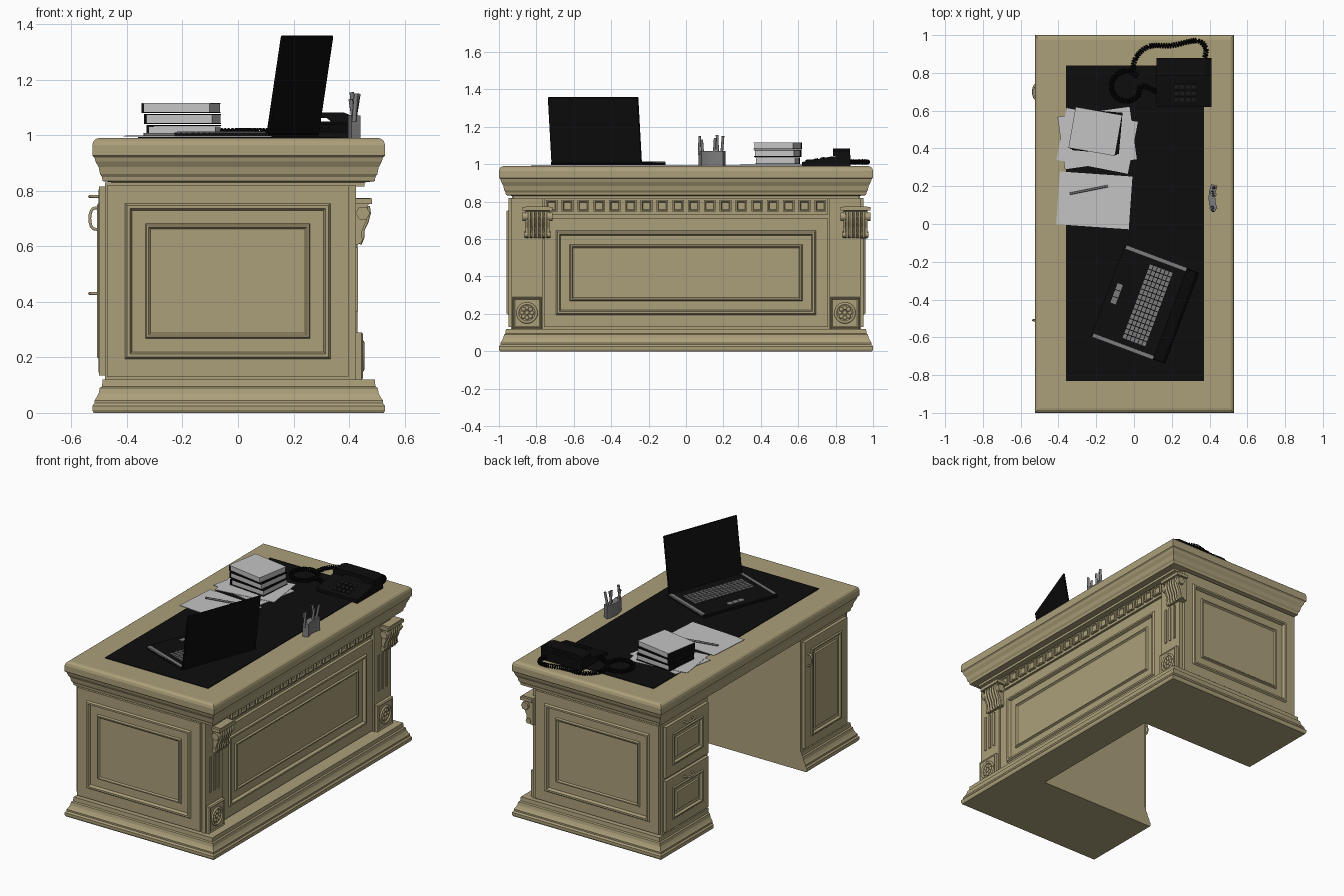
import bpy, bmesh, math
from math import sin, cos, pi, radians
from mathutils import Matrix, Vector

if "Cube" in bpy.data.objects:
    bpy.data.objects.remove(bpy.data.objects["Cube"])


def material(name, *rgb):
    m = bpy.data.materials.new(name)
    m.use_nodes = True
    m.diffuse_color = (*rgb, 1)
    m.node_tree.nodes["Principled BSDF"].inputs["Base Color"].default_value = (*rgb, 1)
    return m


WOOD = material("pale wood", .41, .35, .195)
BLACK = material("black", .004, .004, .004)
PAPER = material("paper", .55, .55, .55)
GREY = material("mid grey", .2, .2, .2)
DARK = material("charcoal", .012, .012, .012)


def finish(name, bm, mat, matrix=Matrix(), smooth=None):
    bmesh.ops.recalc_face_normals(bm, faces=bm.faces)
    me = bpy.data.meshes.new(name)
    bm.to_mesh(me)
    bm.free()
    me.materials.append(mat)
    if smooth:
        me.shade_smooth()
        me.set_sharp_from_angle(angle=radians(smooth))
    ob = bpy.data.objects.new(name, me)
    ob.matrix_world = matrix
    bpy.context.collection.objects.link(ob)
    return ob


def boxes(name, items, mat, matrix=Matrix()):
    """One mesh of boxes, each given as (centre, size)."""
    bm = bmesh.new()
    for c, s in items:
        bmesh.ops.create_cube(bm, size=1, matrix=Matrix.Translation(c) @ Matrix.Diagonal((*s, 1)))
    return finish(name, bm, mat, matrix)


def span(name, lo, hi, mat):
    lo, hi = Vector(lo), Vector(hi)
    return boxes(name, [((lo + hi) / 2, hi - lo)], mat)


def loft(name, rings, mat, matrix=Matrix(), smooth=None):
    """Skin a stack of equal closed rings and cap both ends."""
    bm = bmesh.new()
    rows = [[bm.verts.new(p) for p in r] for r in rings]
    n = len(rows[0])
    for a, b in zip(rows, rows[1:]):
        for i in range(n):
            bm.faces.new((a[i], a[(i + 1) % n], b[(i + 1) % n], b[i]))
    bm.faces.new(rows[0])
    bm.faces.new(rows[-1])
    return finish(name, bm, mat, matrix, smooth)


def prism(name, pts, axis, lo, hi, mat, smooth=None):
    put = {"x": lambda a, b, t: (t, a, b), "y": lambda a, b, t: (a, t, b), "z": lambda a, b, t: (a, b, t)}[axis]
    return loft(name, [[put(a, b, t) for a, b in pts] for t in (lo, hi)], mat, smooth=smooth)


def facing(normal, origin):
    """Local x runs sideways, y up and z out of a vertical face."""
    n, up = Vector(normal), Vector((0, 0, 1))
    rot = Matrix((up.cross(n), up, n)).transposed().to_4x4()
    return Matrix.Translation(origin) @ rot


def panel(name, normal, origin, w, h, steps):
    """Moulded panel: nested rectangles given as (inset, height)."""
    rings = [[(sx * (w / 2 - i), sy * (h / 2 - i), z) for sx, sy in ((-1, -1), (1, -1), (1, 1), (-1, 1))]
             for i, z in steps]
    return loft(name, rings, WOOD, facing(normal, origin))


def tube(name, pts, r, mat):
    cu = bpy.data.curves.new(name, "CURVE")
    cu.dimensions, cu.bevel_depth, cu.bevel_resolution, cu.use_fill_caps = "3D", r, 1, True
    s = cu.splines.new("POLY")
    s.points.add(len(pts) - 1)
    for p, q in zip(s.points, pts):
        p.co = (*q, 1)
    cu.materials.append(mat)
    ob = bpy.data.objects.new(name, cu)
    bpy.context.collection.objects.link(ob)


# Desk carcass: plinth wraps the outside and leaves the knee hole flush
def u_outline(d, z):
    x0, x1, y, k, m = -.48 - d, .485 + d, .955 + d, .47, .31
    return [(x1, -y, z), (x1, y, z), (x0, y, z), (x0, k, z), (m, k, z), (m, -k, z), (x0, -k, z), (x0, -y, z)]


def slab_outline(d, z):
    x0, x1, y = -.48 - d, .485 + d, .955 + d
    return [(x1, -y, z), (x1, y, z), (x0, y, z), (x0, -y, z)]


loft("plinth", [u_outline(d, z) for d, z in ((.04, 0), (.045, .01), (.045, .025), (.037, .035), (.037, .045),
     (.03, .055), (.022, .07), (.018, .09), (.01, .095), (.008, .12))], WOOD)
loft("cornice_top", [slab_outline(d, z) for d, z in ((-.03, .815), (-.03, .83), (.008, .835), (.01, .85),
     (.017, .86), (.022, .885), (.033, .905), (.037, .92), (.045, .927), (.045, .965), (.04, .98),
     (.03, .988), (.02, .99))], WOOD)
span("modesty_panel", (.31, -.93, .1), (.4, .93, .83), WOOD)
for side, s in (("left", 1), ("right", -1)):
    span(side + "_pedestal", (-.48, min(s * .47, s * .93), .1), (.4, max(s * .47, s * .93), .83), WOOD)

# Moulded panels
FRAME = ((0, 0), (0, .02), (.065, .02), (.072, .03), (.083, .03), (.09, .012), (.138, .012),
         (.143, .022), (.15, .022), (.157, .014))
for s in (1, -1):
    panel("end_panel", (0, s, 0), (-.037, s * .93, .475), .87, .69, FRAME)
panel("long_panel", (1, 0, 0), (.4, 0, .42), 1.52, .58, FRAME)
DRAWER = ((0, 0), (0, .02), (.012, .022), (.06, .022), (.066, .028), (.074, .028), (.08, .014),
          (.1, .014), (.105, .022), (.115, .022))
for z in (.3, .645):
    panel("drawer_front", (-1, 0, 0), (-.48, .7, z), .43, .325, DRAWER)
panel("door", (-1, 0, 0), (-.48, -.7, .475), .43, .68, DRAWER)

# Handles
ARC = [(-.5 - .034 * sin(t * pi / 8) ** .5, .04 * cos(t * pi / 8)) for t in range(9)]
for z in (.43, .78):
    tube("drawer_handle", [(x, .7 + w, z) for x, w in ARC], .006, WOOD)
tube("door_handle", [(x, -.51, .7 + w) for x, w in ARC], .006, WOOD)

# Dentil band
span("dentil_band", (.4, -.76, .73), (.412, .76, .82), WOOD)
for i in range(18):
    panel("dentil", (1, 0, 0), (.412, (i - 8.5) * .0845, .777), .062, .062,
          ((0, 0), (0, .014), (.008, .014), (.012, .006)))

# Corner pilasters with flutes, rosettes and carved brackets
BRACKET = [(.4, .775), (.478, .775), (.478, .757), (.466, .745), (.47, .72), (.462, .69), (.448, .66),
           (.446, .63), (.436, .608), (.4, .602)]
for s, by in ((1, .906), (-1, -.794)):
    y = s * .85
    span("pilaster", (.4, y - .085, .12), (.426, y + .085, .82), WOOD)
    boxes("reeds", [((.426, y + k * .04, .48), (.012, .016, .23)) for k in (-1, 0, 1)], WOOD)
    panel("pilaster_base", (1, 0, 0), (.42, y, .205), .155, .17, ((0, 0), (0, .025), (.006, .031), (.012, .026)))
    prism("bracket", BRACKET, "y", by - .065, by + .065, WOOD)
    span("bracket_cap", (.4, by - .08, .752), (.482, by + .08, .772), WOOD)
    for k in (-1, 1):
        tube("bracket_scroll", [(.45, by + k * .045, .72), (.45, by + k * .08, .72)], .026, WOOD)
        tube("bracket_foot", [(.432, by + k * .03, .625), (.432, by + k * .07, .625)], .018, WOOD)
    for k in range(-2, 3):
        tube("bracket_leaf", [(x + .002, by + k * .022, z) for x, z in BRACKET[3:9]], .008, WOOD)
    ring = [(.447, y + .05 * cos(a * pi / 12), .205 + .05 * sin(a * pi / 12)) for a in range(25)]
    tube("rosette_ring", ring, .008, WOOD)
    bm = bmesh.new()
    for k in range(9):
        a, r = k * pi / 4, .027 * (k < 8)
        flat = Matrix.Translation((.446, y + r * cos(a), .205 + r * sin(a))) @ Matrix.Diagonal((.6, 1, 1, 1))
        bmesh.ops.create_icosphere(bm, subdivisions=2, radius=.012, matrix=flat)
    finish("rosette_petals", bm, WOOD, smooth=40)

# Desk pad and papers
span("desk_pad", (-.36, -.83, .988), (.37, .84, .994), BLACK)


def spun(x, y, z, deg):
    return Matrix.Translation((x, y, z)) @ Matrix.Rotation(radians(deg), 4, "Z")


for x, y, z, deg in ((-.21, .125, .996, -4), (-.195, .44, .996, -11), (-.195, .455, .998, 8)):
    boxes("paper_sheet", [((0, 0, 0), (.385, .28, .002))], PAPER, spun(x, y, z, deg))
tube("pen", [(-.34, .16, 1.003), (-.14, .2, 1.003)], .006, GREY)

# Stacked books: page blocks between covers, spine towards the user
for i, (x, deg) in enumerate(((-.195, -5), (-.2, -8), (-.205, -10))):
    m = spun(x, .49, 1 + i * .04, deg)
    boxes("book_pages", [((.003, 0, .018), (.24, .21, .029))], PAPER, m)
    boxes("book_cover", [((0, 0, .002), (.25, .22, .004)), ((-.121, 0, .018), (.008, .22, .034))], BLACK, m)
    boxes("book_top", [((0, 0, .035), (.25, .22, .004))], PAPER if i == 2 else BLACK, m)

# Laptop
lap = spun(.03, -.415, .994, -20.5)
boxes("laptop_base", [((0, 0, .009), (.36, .52, .016))], BLACK, lap)
boxes("laptop_side_strips", [((0, s * .25, .016), (.34, .02, .008)) for s in (-1, 1)], GREY, lap)
boxes("laptop_keys", [((.045 + (r - 2.5) * .022, (c - 7) * .028, .018), (.018, .023, .006))
                      for r in range(6) for c in range(15)], GREY, lap)
boxes("touchpad_buttons", [((-.13, k * .038, .018), (.03, .034, .004)) for k in (-1, 0, 1)], GREY, lap)
hinge = lap @ Matrix.Translation((.178, 0, .01)) @ Matrix.Rotation(radians(9), 4, "Y")
lid = boxes("laptop_screen", [((0, 0, .18), (.012, .515, .36))], BLACK, hinge)
lid.modifiers.new("soft_corners", "BEVEL").width = .004

# Telephone
prism("phone_body", [(.62, .99), (.62, 1.012), (.77, 1.04), (.88, 1.05), (.88, .99)], "x", .12, .41, BLACK)
tilt = Matrix.Translation((.27, .695, 1.026)) @ Matrix.Rotation(math.atan2(.028, .15), 4, "X")
boxes("phone_keys", [(((c - 1.5) * .03, (r - 1) * .035, .002), (.022, .022, .006))
                     for c in range(4) for r in range(3)], DARK, tilt)
prism("phone_handset", [(.12, 1.045), (.12, 1.07), (.15, 1.083), (.38, 1.083), (.41, 1.07), (.41, 1.045),
      (.34, 1.045), (.32, 1.062), (.21, 1.062), (.19, 1.045)], "y", .785, .878, BLACK)

# Coiled phone cord
path = [(.37, .86), (.38, .93), (.33, .97), (.2, .945), (.08, .94), (.01, .88), (-.005, .8)]
path += [(-.04 + .08 * cos(a), .73 + .08 * sin(a)) for a in (t * pi / 4 for t in range(1, 9))] + [(.12, .7)]
path = [Vector((*p, 1.012)) for p in path]
coil, turn = [], 0
for i in range(len(path) - 1):
    p0, p1, p2, p3 = (path[min(max(i + k, 0), len(path) - 1)] for k in (-1, 0, 1, 2))
    count = max(8, round((p2 - p1).length / .0016))
    for j in range(count):
        t = j / count
        p = p1 + ((p2 - p0) * t + (2 * p0 - 5 * p1 + 4 * p2 - p3) * t * t + (3 * p1 - p0 - 3 * p2 + p3) * t ** 3) / 2
        out = (p2 - p1).normalized().cross(Vector((0, 0, 1)))
        turn += pi / 4
        coil.append(p + (out * cos(turn) + Vector((0, 0, 1)) * sin(turn)) * .011)
tube("phone_cord", coil, .004, BLACK)

# Curved pen holder with pens
bend = [(k - 4) * .1 for k in range(9)]
arc = [(.58 - r * cos(a), .14 + r * sin(a)) for r, sweep in ((.185, bend), (.15, bend[::-1])) for a in sweep]
prism("pen_holder", arc, "z", .99, 1.072, GREY, smooth=30)
for y, lean, top in ((.07, .004, 1.15), (.09, -.006, 1.13), (.15, .006, 1.14), (.17, -.004, 1.155), (.19, .008, 1.15)):
    tube("pencil", [(.418, y, 1.05), (.418 + 2 * lean, y + lean, top)], .008, GREY)
